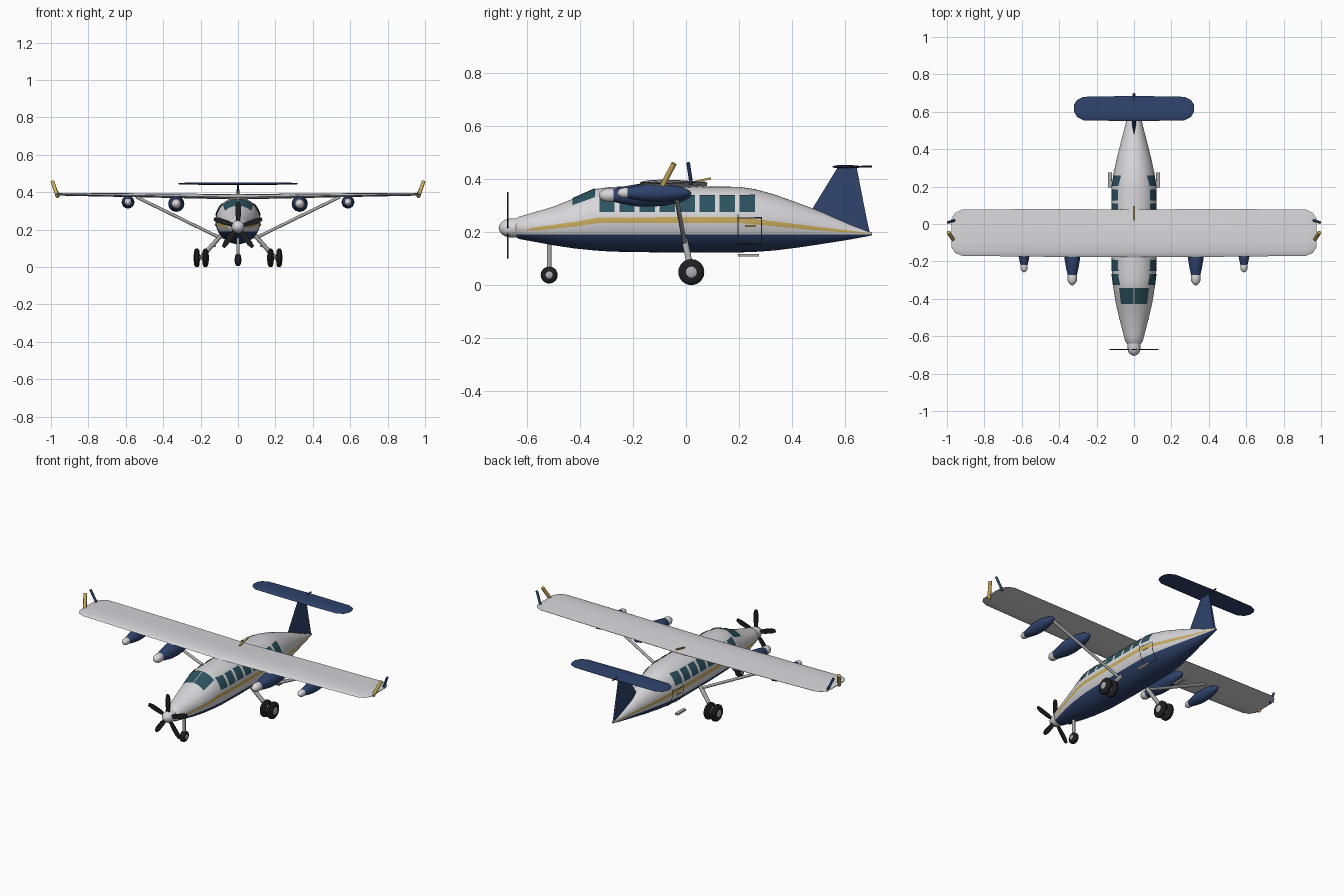
import bpy, bmesh, math
from mathutils import Vector

if "Cube" in bpy.data.objects:
    bpy.data.objects.remove(bpy.data.objects["Cube"])


def material(name, rgb):
    m = bpy.data.materials.new(name)
    m.diffuse_color = (*rgb, 1)
    m.use_nodes = True
    m.node_tree.nodes["Principled BSDF"].inputs["Base Color"].default_value = m.diffuse_color
    return m


WHITE = material("white paint", (0.68, 0.68, 0.70))
BLUE = material("navy paint", (0.028, 0.056, 0.15))
GOLD = material("gold paint", (0.60, 0.42, 0.11))
GLASS = material("teal glass", (0.025, 0.085, 0.115))
BLACK = material("black rubber", (0.014, 0.014, 0.016))
METAL = material("grey metal", (0.42, 0.42, 0.43))


def mesh_object(name, verts, faces, mats, rule=None, angle=40):
    me = bpy.data.meshes.new(name)
    me.from_pydata(verts, [], faces)
    for m in mats:
        me.materials.append(m)
    if rule:
        for p in me.polygons:
            p.material_index = rule(p.index)
    bm = bmesh.new()
    bm.from_mesh(me)
    bmesh.ops.recalc_face_normals(bm, faces=bm.faces)
    bm.to_mesh(me)
    bm.free()
    ob = bpy.data.objects.new(name, me)
    bpy.context.collection.objects.link(ob)
    bpy.ops.object.select_all(action='DESELECT')
    ob.select_set(True)
    bpy.context.view_layer.objects.active = ob
    bpy.ops.object.shade_smooth_by_angle(angle=math.radians(angle))
    return ob


def loft(name, rings, mats, rule=None, angle=40):
    """Skin a row of closed rings and cap both ends."""
    n = len(rings[0])
    verts = [v for r in rings for v in r]
    faces = [(i * n + j, i * n + (j + 1) % n, (i + 1) * n + (j + 1) % n, (i + 1) * n + j)
             for i in range(len(rings) - 1) for j in range(n)]
    faces += [tuple(range(n)), tuple(range(len(verts) - n, len(verts)))]
    return mesh_object(name, verts, faces, mats, rule, angle)


def lathe(name, origin, axis, profile, mat, n=24):
    """Turn (distance, radius) pairs about an axis."""
    q = Vector(axis).to_track_quat('Z', 'Y')
    o = Vector(origin)
    rings = [[o + q @ Vector((r * math.cos(k * math.tau / n), r * math.sin(k * math.tau / n), d))
              for k in range(n)] for d, r in profile]
    return loft(name, rings, [mat])


def rod(name, a, b, r, mat, n=12):
    d = Vector(b) - Vector(a)
    return lathe(name, a, d, [(0, r), (d.length, r)], mat, n)


def box(name, c, s, mat):
    rings = [[(c[0] + i * s[0] / 2, c[1] + j * s[1] / 2, c[2] + k * s[2] / 2)
              for i, j in ((-1, -1), (1, -1), (1, 1), (-1, 1))] for k in (-1, 1)]
    return loft(name, rings, [mat])


def interp(table, y):
    for a, b in zip(table, table[1:]):
        if y <= b[0]:
            t = max(0, (y - a[0]) / (b[0] - a[0]))
            return [p + (q - p) * t for p, q in zip(a[1:], b[1:])]
    return list(table[-1][1:])


# Fuselage: y, bottom, top, half width
BODY = [(-0.645, .185, .245, .032), (-0.63, .174, .257, .046), (-0.5, .15, .295, .080),
        (-0.42, .138, .327, .098), (-0.34, .13, .362, .111), (-0.28, .126, .37, .118),
        (-0.1, .123, .372, .121), (0.2, .123, .37, .120), (0.26, .125, .361, .111), (0.33, .13, .342, .097),
        (0.42, .141, .310, .075), (0.52, .156, .272, .049), (0.62, .172, .228, .024),
        (0.70, .187, .198, .006)]
# Gold stripe: y, lower edge, upper edge
STRIPE = [(-0.6, .208, .209), (-0.58, .204, .216), (-0.42, .22, .238), (-0.33, .234, .255),
          (0.2, .234, .256), (0.35, .219, .238), (0.5, .205, .219), (0.7, .1925, .1955)]


def section(y):
    b, t, w = interp(BODY, y)
    return (b + t) / 2, (t - b) / 2, w


def angle_at(y, z):
    zc, h, _ = section(y)
    return math.asin(max(-1, min(1, (z - zc) / h)))


def skin(y, a, off=0.0):
    zc, h, w = section(y)
    return Vector(((w + off) * math.cos(a), y, zc + (h + off) * math.sin(a)))


LOW, MID, HIGH = 8, 2, 10
stations = sorted({b[0] for b in BODY} | {-0.6, -0.58, -0.46, -0.38, -0.31, 0.05, 0.38, 0.47, 0.57, 0.66})
rings = []
for y in stations:
    s0, s1 = interp(STRIPE, y)
    cuts = [-math.pi / 2, angle_at(y, min(.19, s0)), angle_at(y, s0), angle_at(y, s1), math.pi / 2]
    half = []
    for a, b, n in zip(cuts, cuts[1:], (LOW, MID, MID, HIGH)):
        half += [a + (b - a) * k / n for k in range(n)]
    half.append(math.pi / 2)
    right = [skin(y, a) for a in half]
    rings.append(right + [Vector((-v.x, v.y, v.z)) for v in right[-2:0:-1]])
RING = len(rings[0])


def paint(i):
    j = i % RING
    j = min(j, RING - 1 - j)
    return 1 if j < LOW else 2 if LOW + MID <= j < LOW + 2 * MID else 0


loft("fuselage", rings, [WHITE, BLUE, GOLD], paint)


def patch(name, y0, y1, lo, hi, side, mat, off=0.004, n=5, by_height=True):
    """Thin plate hugging the fuselage, bounded by heights or by angles."""
    verts, faces = [], []
    for i in range(n + 1):
        y = y0 + (y1 - y0) * i / n
        a, b = (angle_at(y, lo), angle_at(y, hi)) if by_height else (lo, hi)
        for k in range(n + 1):
            v = skin(y, a + (b - a) * k / n, off)
            verts.append((v.x * side, v.y, v.z))
    m = n + 1
    for i in range(n):
        for k in range(n):
            faces.append((i * m + k, i * m + k + 1, (i + 1) * m + k + 1, (i + 1) * m + k))
    mesh_object(name, verts, faces, [mat])


AIRFOIL = [(0, 0), (.03, .35), (.12, .75), (.3, 1), (.6, .75), (1, .08),
           (1, -.08), (.6, -.6), (.3, -.8), (.12, -.6), (.03, -.3)]


def wing(name, half_sections, mat):
    """Loft across the span; sections are x, leading y, trailing y, z, half thickness."""
    secs = [(-s[0], *s[1:]) for s in half_sections[:0:-1]] + half_sections
    loft(name, [[(x, a + (b - a) * u, z + v * t) for u, v in AIRFOIL] for x, a, b, z, t in secs], [mat])


# Flying surfaces
wing("main_wing", [(0, -.178, .078, .374, .016), (.5, -.175, .08, .382, .012), (.92, -.170, .077, .388, .009),
                   (.955, -.155, .06, .388, .007), (.975, -.125, .03, .388, .003)], WHITE)
wing("tailplane", [(0, .55, .685, .445, .008), (.27, .554, .680, .445, .006),
                   (.305, .573, .663, .445, .005), (.32, .60, .64, .445, .002)], BLUE)
# Tail fin, thin lens sections between root and tip
fin = []
for z, a, b, t in ((.195, .43, .692, .010), (.27, .465, .676, .010), (.445, .572, .642, .006)):
    fin.append([(0, a, z), (t, a + (b - a) * .3, z), (t * .6, b, z),
                (-t * .6, b, z), (-t, a + (b - a) * .3, z)])
loft("tail_fin", fin, [BLUE], angle=20)
rod("tail_point", (0, .66, .447), (0, .70, .447), .004, BLACK, 8)

# Roof antenna blade
loft("roof_antenna", [[(x, .015, .382), (x, .095, .398), (x, .095, .406), (x, .075, .402),
                       (x, .015, .388)] for x in (-.005, .005)], [GOLD])

# Propeller and spinner
lathe("spinner", (0, -.63, .215), (0, -1, 0),
      [(0, .036), (.03, .036), (.05, .032), (.065, .022), (.073, .010), (.075, .001)], WHITE)
for k in range(5):
    t = math.radians(90 + 72 * k)
    u, v = Vector((math.cos(t), 0, math.sin(t))), Vector((-math.sin(t), 0, math.cos(t)))
    outline = [(.02, -.009), (.06, -.015), (.11, -.016), (.135, -.008), (.135, .008), (.11, .013), (.06, .012), (.02, .008)]
    loft("propeller_blade", [[Vector((0, y, .215)) + u * r + v * w for r, w in outline]
                             for y in (-.674, -.668)], [BLACK])

for s in (1, -1):
    # Glazing
    for k in range(-5, 3):
        c = .08 + .0755 * k
        patch("cabin_window", c - .029, c + .029, .274, .337, s, GLASS)
    patch("windshield", -.428, -.342, math.radians(46), math.radians(89), s, GLASS, by_height=False)
    # Door outline, handle and step
    for y0, y1, z0, z1 in ((.194, .198, .155, .265), (.283, .287, .155, .255),
                           (.194, .287, .155, .159), (.194, .287, .251, .255)):
        patch("door_frame", y0, y1, z0, z1, s, BLACK)
    patch("door_handle", .222, .262, .221, .228, s, GOLD, off=.009)
    box("door_step", (s * .128, .235, .113), (.02, .08, .010), METAL)

    # Engine pods: x, z, radius, front, nose tip radius, nose length
    for name, x, z, r, f, tr, nl in (("inner_pod", .33, .338, .043, -.275, .026, .055),
                                     ("outer_pod", .588, .347, .034, -.22, .020, .042)):
        L = .02 - f
        lathe(name, (s * x, f, z), (0, 1, 0),
              [(0, r * .56), (L * .12, r * .75), (L * .3, r * .97), (L * .45, r), (L * .65, r * .93),
               (L * .85, r * .65), (L * .96, r * .3), (L, .002)], BLUE)
        lathe(name + "_nose", (s * x, f + .008, z), (0, -1, 0),
              [(0, tr * .9), (nl * .3, tr), (nl * .65, tr * .95), (nl * .9, tr * .7),
               (nl * 1.05, tr * .4), (nl * 1.12, .001)], WHITE)
    # Wing brace
    rod("wing_strut", (s * .545, -.045, .375), (s * .10, -.005, .158), .0085, METAL)
    # Wingtip posts
    rod("wingtip_gold_post", (s * .964, -.088, .375), (s * .992, -.045, .458), .010, GOLD)
    rod("wingtip_blue_post", (s * .958, .020, .380), (s * .994, .008, .460), .007, BLUE)


def wheel(name, x, y, z, r, w):
    lathe(name + "_tyre", (x - w / 2, y, z), (1, 0, 0),
          [(0, r * .7), (w * .12, r * .9), (w * .3, r), (w * .7, r), (w * .88, r * .9), (w, r * .7)], BLACK)
    lathe(name + "_hub", (x - w / 2 - .004, y, z), (1, 0, 0),
          [(0, r * .25), (.003, r * .42), (w + .005, r * .42), (w + .008, r * .25)], METAL)


# Landing gear
for s in (1, -1):
    rod("main_gear_leg", (s * .09, -.005, .17), (s * .197, .02, .05), .012, METAL)
    rod("main_axle", (s * .16, .02, .05), (s * .235, .02, .05), .008, METAL)
    for x in (.174, .220):
        wheel("main_wheel", s * x, .02, .049, .049, .030)
rod("nose_gear_leg", (0, -.515, .17), (0, -.515, .04), .009, METAL)
wheel("nose_wheel", 0, -.515, .038, .032, .030)
